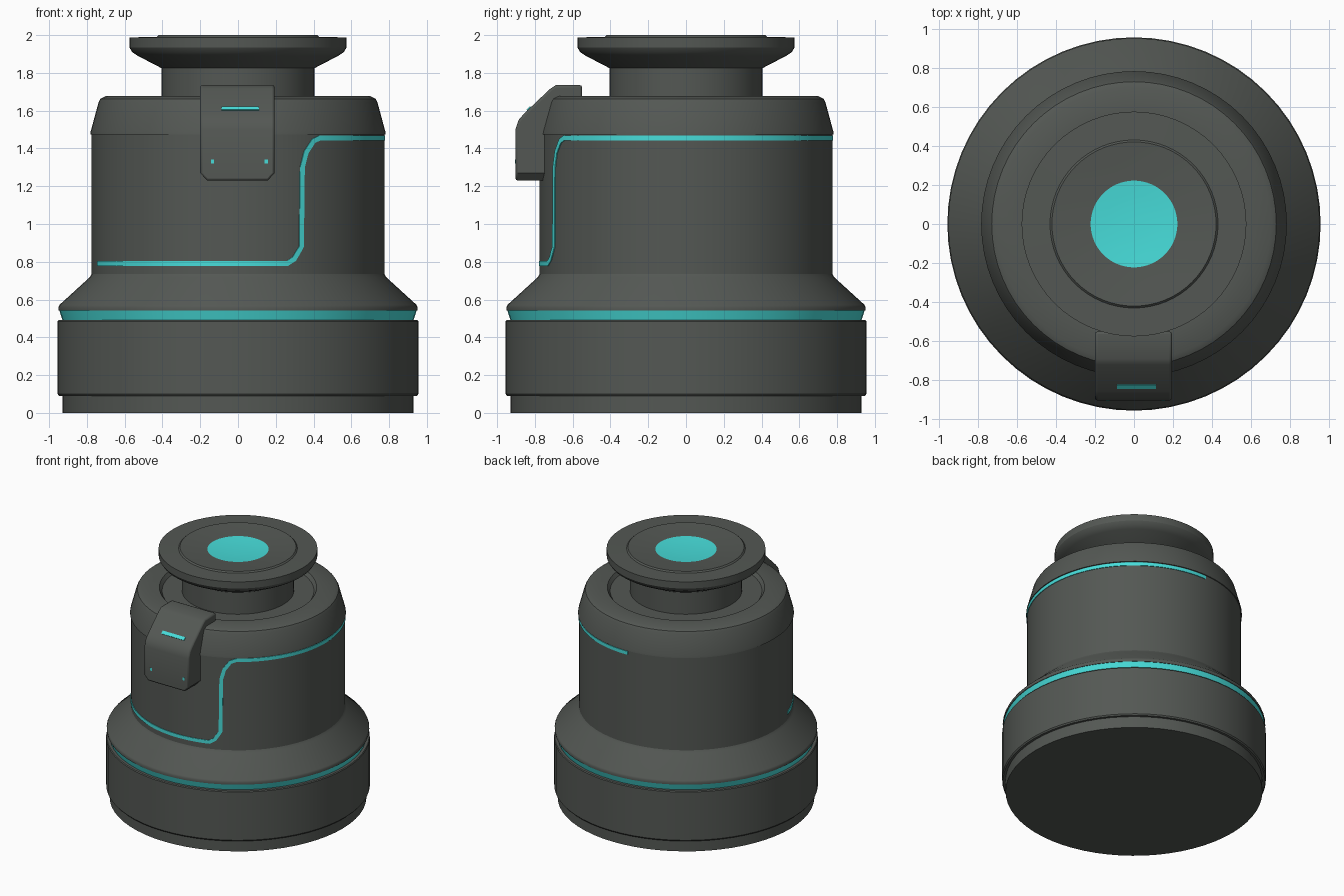
import bpy, bmesh, math

if "Cube" in bpy.data.objects:
    bpy.data.objects.remove(bpy.data.objects["Cube"])

def material(name, rgb):
    m = bpy.data.materials.new(name)
    m.diffuse_color = (*rgb, 1)
    m.use_nodes = True
    m.node_tree.nodes["Principled BSDF"].inputs["Base Color"].default_value = m.diffuse_color
    return m

GREY = material("dark_grey", (0.088, 0.097, 0.088))
CYAN = material("cyan", (0.063, 0.72, 0.70))

def finish(bm, name, mat, angle=30):
    bmesh.ops.remove_doubles(bm, verts=bm.verts, dist=1e-5)
    bmesh.ops.recalc_face_normals(bm, faces=bm.faces)
    me = bpy.data.meshes.new(name)
    bm.to_mesh(me)
    bm.free()
    me.materials.append(mat)
    ob = bpy.data.objects.new(name, me)
    bpy.context.collection.objects.link(ob)
    bpy.ops.object.select_all(action='DESELECT')
    ob.select_set(True)
    bpy.context.view_layer.objects.active = ob
    bpy.ops.object.shade_smooth_by_angle(angle=math.radians(angle))
    return ob

def lathe(name, profile, mat, n=64, angle=30):
    """Spin (radius, z) points about the z axis."""
    bm = bmesh.new()
    rings = []
    for r, z in profile:
        if r == 0:
            rings.append([bm.verts.new((0, 0, z))] * n)
        else:
            rings.append([bm.verts.new((r * math.cos(2 * math.pi * i / n),
                                        r * math.sin(2 * math.pi * i / n), z)) for i in range(n)])
    for a, b in zip(rings, rings[1:]):
        for i in range(n):
            j = (i + 1) % n
            quad = list(dict.fromkeys((a[i], a[j], b[j], b[i])))
            if len(quad) > 2:
                bm.faces.new(quad)
    return finish(bm, name, mat, angle)

# base drum with a stepped foot
lathe("base", [(0, 0), (0.93, 0), (0.93, 0.09), (0.948, 0.09), (0.955, 0.10),
               (0.955, 0.485), (0.95, 0.492), (0.9, 0.492)], GREY)
# glowing ring in the groove
lathe("base_glow_ring", [(0.9, 0.491), (0.93, 0.493), (0.946, 0.543), (0.9, 0.543)], CYAN)
# sloped skirt and main barrel
lathe("body", [(0.9, 0.542), (0.95, 0.542), (0.951, 0.56), (0.945, 0.572),
               (0.785, 0.718), (0.775, 0.735), (0.775, 1.475)], GREY)
# upper shell with a sunken collar around the neck
lathe("cap", [(0.765, 1.473), (0.782, 1.475), (0.78, 1.49), (0.738, 1.645), (0.728, 1.663),
              (0.70, 1.677), (0.57, 1.677), (0.55, 1.65), (0.40, 1.65)], GREY)
# neck, flared rim and shallow dish
lathe("neck_and_rim", [(0.405, 1.64), (0.405, 1.825), (0.53, 1.89), (0.56, 1.91), (0.575, 1.935),
                       (0.575, 1.988), (0.43, 1.99), (0.42, 2.0), (0.32, 1.99), (0.222, 1.983)], GREY)
lathe("top_lens", [(0.225, 1.983), (0.15, 1.977), (0.08, 1.974), (0, 1.973)], CYAN, 32)

# glowing seam wrapped around the barrel: (angle from front in degrees, z)
R = 0.775
path = [(-73.5, 0.79), (19.5, 0.79), (22.5, 0.815), (25.6, 0.88), (26, 1.3),
        (27.7, 1.38), (31, 1.44), (34, 1.456), (182, 1.456)]
pts = []
for (a0, z0), (a1, z1) in zip(path, path[1:]):
    k = max(1, math.ceil(abs(a1 - a0) / 3))
    pts += [(math.radians(a0 + (a1 - a0) * i / k) * R, z0 + (z1 - z0) * i / k) for i in range(k)]
pts.append((math.radians(path[-1][0]) * R, path[-1][1]))
bm = bmesh.new()
sections = []
for i, (s, z) in enumerate(pts):
    p, q = pts[max(i - 1, 0)], pts[min(i + 1, len(pts) - 1)]
    ds, dz = q[0] - p[0], q[1] - p[1]
    l = math.hypot(ds, dz)
    sec = []
    for w, r in ((-1, 0.768), (-1, 0.7795), (1, 0.7795), (1, 0.768)):
        a = (s - dz / l * w * 0.0135) / R
        sec.append(bm.verts.new((r * math.sin(a), -r * math.cos(a), z + ds / l * w * 0.0135)))
    sections.append(sec)
for a, b in zip(sections, sections[1:]):
    for i in range(4):
        bm.faces.new((a[i], a[(i + 1) % 4], b[(i + 1) % 4], b[i]))
bm.faces.new(sections[0])
bm.faces.new(sections[-1])
finish(bm, "glow_seam", CYAN)

# front clip: side profile (y, z) extruded across x, lower corners cut
profile = [(-0.55, 1.60), (-0.55, 1.735), (-0.69, 1.735), (-0.72, 1.715), (-0.857, 1.585),
           (-0.887, 1.55), (-0.903, 1.50), (-0.903, 1.27), (-0.903, 1.23), (-0.70, 1.23), (-0.70, 1.27)]
bm = bmesh.new()
sides = []
for sx in (-1, 1):
    sides.append([bm.verts.new((sx * (0.16 if z < 1.25 else 0.197) - 0.003, y, z)) for y, z in profile])
for i in range(len(profile)):
    j = (i + 1) % len(profile)
    bm.faces.new((sides[0][i], sides[0][j], sides[1][j], sides[1][i]))
for side in sides:
    bm.faces.new(side[:8] + side[10:])
    bm.faces.new(side[7:])
clip = finish(bm, "front_clip", GREY, 35)
bev = clip.modifiers.new("edge_bevel", 'BEVEL')
bev.width = 0.012
bev.segments = 2
bev.limit_method = 'ANGLE'
bev.angle_limit = math.radians(50)

def plate(name, centre, size, tilt=0):
    bpy.ops.mesh.primitive_cube_add(size=1, location=centre, rotation=(tilt, 0, 0))
    ob = bpy.context.object
    ob.name = name
    ob.scale = size
    ob.data.materials.append(CYAN)

# clip lights: a slit on the sloped face and two small dots
plate("clip_light_slit", (0.012, -0.831, 1.611), (0.2, 0.009, 0.026), math.radians(-46))
for name, x in (("clip_dot_left", -0.135), ("clip_dot_right", 0.15)):
    plate(name, (x, -0.9015, 1.33), (0.018, 0.006, 0.022))
